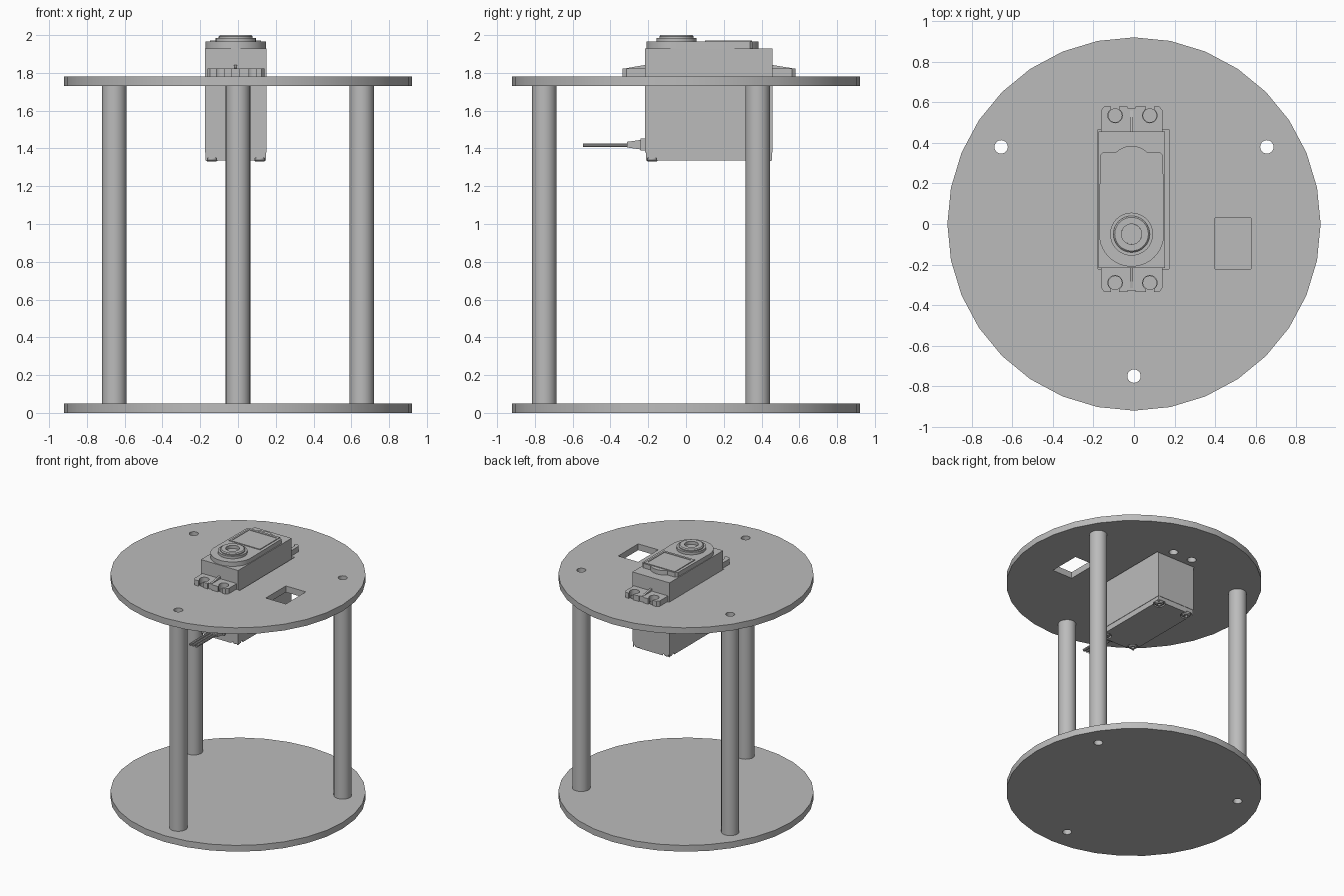
import bpy, bmesh, math
from mathutils import Vector

old = bpy.data.objects.get("Cube")
if old:
    bpy.data.objects.remove(old, do_unlink=True)

grey = bpy.data.materials.new("plain_grey")
grey.use_nodes = True
COLOUR = (0.5, 0.5, 0.5, 1)
grey.diffuse_color = COLOUR
grey.node_tree.nodes["Principled BSDF"].inputs["Base Color"].default_value = COLOUR


def finish(name, bm, smooth=False):
    bmesh.ops.recalc_face_normals(bm, faces=bm.faces)
    mesh = bpy.data.meshes.new(name)
    bm.to_mesh(mesh)
    bm.free()
    mesh.materials.append(grey)
    ob = bpy.data.objects.new(name, mesh)
    bpy.context.collection.objects.link(ob)
    if smooth:
        shade(ob)
    return ob


def shade(ob):
    bpy.ops.object.select_all(action='DESELECT')
    ob.select_set(True)
    bpy.context.view_layer.objects.active = ob
    bpy.ops.object.shade_smooth_by_angle(angle=math.radians(30))


def prism(name, points, z0, z1, smooth=False, top_scale=1):
    """Extrude a plan outline from z0 to z1."""
    bm = bmesh.new()
    mid = sum((Vector(p) for p in points), Vector((0, 0))) / len(points)
    low = [bm.verts.new((x, y, z0)) for x, y in points]
    high = [bm.verts.new((*(mid + (Vector(p) - mid) * top_scale), z1)) for p in points]
    bm.faces.new(low[::-1])
    bm.faces.new(high)
    for i in range(len(points)):
        j = (i + 1) % len(points)
        bm.faces.new((low[i], low[j], high[j], high[i]))
    return finish(name, bm, smooth)


def box(name, x0, x1, y0, y1, z0, z1):
    return prism(name, [(x0, y0), (x1, y0), (x1, y1), (x0, y1)], z0, z1)


def arc(cx, cy, r, a0, a1, n):
    return [(cx + r * math.cos(math.radians(a0 + (a1 - a0) * i / n)),
             cy + r * math.sin(math.radians(a0 + (a1 - a0) * i / n))) for i in range(n + 1)]


def disc(name, x, y, r, z0, z1, sides=24, smooth=True):
    return prism(name, arc(x, y, r, 0, 360, sides)[:-1], z0, z1, smooth)


def lathe(name, x, y, profile, sides=24):
    """Spin a closed (radius, z) outline into a ring."""
    bm = bmesh.new()
    rings = [[bm.verts.new((x + r * math.cos(a), y + r * math.sin(a), z)) for r, z in profile]
             for a in (math.tau * i / sides for i in range(sides))]
    for i in range(sides):
        a, b = rings[i], rings[(i + 1) % sides]
        for k in range(len(profile)):
            m = (k + 1) % len(profile)
            bm.faces.new((a[k], b[k], b[m], a[m]))
    return finish(name, bm, True)


def cut(target, cutters):
    for c in cutters:
        mod = target.modifiers.new("cut", 'BOOLEAN')
        mod.operation, mod.solver, mod.object = 'DIFFERENCE', 'EXACT', c
        bpy.context.view_layer.objects.active = target
        bpy.ops.object.modifier_apply(modifier=mod.name)
        bpy.data.objects.remove(c, do_unlink=True)
    shade(target)


# Standoffs and the two round plates
POSTS = [(0, -0.75), (0.655, 0.38), (-0.655, 0.38)]
HOLE = 0.033
for label, (x, y) in zip(("front", "left", "right"), POSTS):
    lathe(label + "_standoff", x, y, [(0.065, 0.05), (0.065, 1.73), (HOLE, 1.73), (HOLE, 0.05)])

SCREWS = [(x, y) for x in (-0.093, 0.078) for y in (-0.29, 0.535)]
bottom = disc("bottom_plate", 0, 0, 0.92, 0, 0.05, 32)
cut(bottom, [disc("cutter", x, y, HOLE, -0.1, 0.1) for x, y in POSTS])
top = disc("top_plate", 0, 0, 0.92, 1.73, 1.78, 32)
cut(top, [disc("cutter", x, y, HOLE, 1.6, 1.9) for x, y in POSTS + SCREWS]
    + [box("cutter", -0.178, 0.172, -0.222, 0.465, 1.6, 1.9),
       box("cutter", 0.40, 0.576, -0.222, 0.03, 1.6, 1.9)])

# Servo case, with a bottom lid notched around four corner screws
X0, X1, Y0, Y1, CX = -0.175, 0.152, -0.216, 0.457, -0.012
box("servo_case", X0, X1, Y0, Y1, 1.378, 1.93)
lid = box("servo_bottom_lid", X0 + 0.003, X1 - 0.003, Y0 + 0.003, Y1 - 0.003, 1.336, 1.378)
corners = [(x, y) for x in (X0 + 0.037, X1 - 0.037) for y in (Y0 + 0.037, Y1 - 0.037)]
cut(lid, [disc("cutter", x, y, 0.042, 1.3, 1.35) for x, y in corners])
for i, (x, y) in enumerate(corners):
    lathe("case_screw_%d" % (i + 1), x, y,
          [(0.032, 1.36), (0.032, 1.338), (0.024, 1.331), (0.012, 1.331), (0.012, 1.36)], 16)

# Gear cover: round around the shaft, square at the far end with a curved tab
SY = -0.05
cover = (arc(CX, SY, 0.16, 180, 360, 20) + [(CX + 0.155, 0.34), (CX + 0.14, 0.355)]
         + arc(CX, 0.275, 0.11, 47, 133, 10) + [(CX - 0.14, 0.355), (CX - 0.155, 0.34)])
prism("gear_cover", cover, 1.93, 1.965, True)
panel = box("cover_panel", CX - 0.135, CX + 0.135, 0.1, 0.35, 1.965, 1.971)
cut(panel, [box("cutter", CX - 0.12, CX + 0.12, 0.118, 0.33, 1.967, 2.0)])

# Output shaft rings
lathe("shaft_collar", CX, SY, [(0.106, 1.965), (0.106, 1.985), (0.05, 1.985), (0.05, 1.965)], 32)
lathe("shaft_ring", CX, SY, [(0.09, 1.985), (0.09, 1.993), (0.083, 2.0), (0.05, 2.0), (0.05, 1.985)], 32)
disc("shaft_core", CX, SY, 0.05, 1.965, 1.975)

# Mounting ears with open screw slots and a sloped rib
for label, inner, outer in (("front", Y0, -0.335), ("back", Y1, 0.58)):
    s = 1 if outer > 0 else -1
    ear = prism(label + "_ear", [(-0.162, inner), (0.14, inner), (0.14, outer - s * 0.02),
                                 (0.125, outer), (-0.147, outer), (-0.162, outer - s * 0.02)], 1.78, 1.823)
    tools = []
    for x, y in SCREWS:
        if y * s > 0:
            tools += [disc("cutter", x, y, 0.036, 1.7, 1.9),
                      box("cutter", x - 0.02, x + 0.02, min(y, y + s * 0.1), max(y, y + s * 0.1), 1.7, 1.9)]
    tools.append(box("cutter", CX - 0.02, CX + 0.02, outer - 0.008, outer + 0.008, 1.7, 1.9))
    cut(ear, tools)
    bm = bmesh.new()
    side = [bm.verts.new((CX - 0.008, y, z)) for y, z in
            ((inner, 1.82), (inner, 1.842), (outer - s * 0.02, 1.825), (outer - s * 0.02, 1.82))]
    face = bm.faces.new(side)
    ext = bmesh.ops.extrude_face_region(bm, geom=[face])
    bmesh.ops.translate(bm, vec=(0.016, 0, 0), verts=[v for v in ext["geom"] if isinstance(v, bmesh.types.BMVert)])
    bm.faces.new(side) if not face.is_valid else None
    finish(label + "_ear_rib", bm)

# Cable: tapered strain relief and three flat wires
box("cable_block", CX - 0.055, CX + 0.055, -0.24, Y0, 1.39, 1.452)
relief = box("strain_relief", CX - 0.045, CX + 0.045, -0.312, -0.24, 1.395, 1.445)
for v in relief.data.vertices:
    if v.co.y < -0.3:
        v.co.z = 1.42 + (v.co.z - 1.42) * 0.6
for i in (-1, 0, 1):
    x = CX + i * 0.026
    wire = lathe("cable_wire_%d" % (i + 2), 0, 0, [(0.011, 0), (0.011, 0.24), (0.004, 0.24), (0.004, 0)], 10)
    wire.rotation_euler = (math.pi / 2, 0, 0)
    wire.location = (x, -0.305, 1.417)
